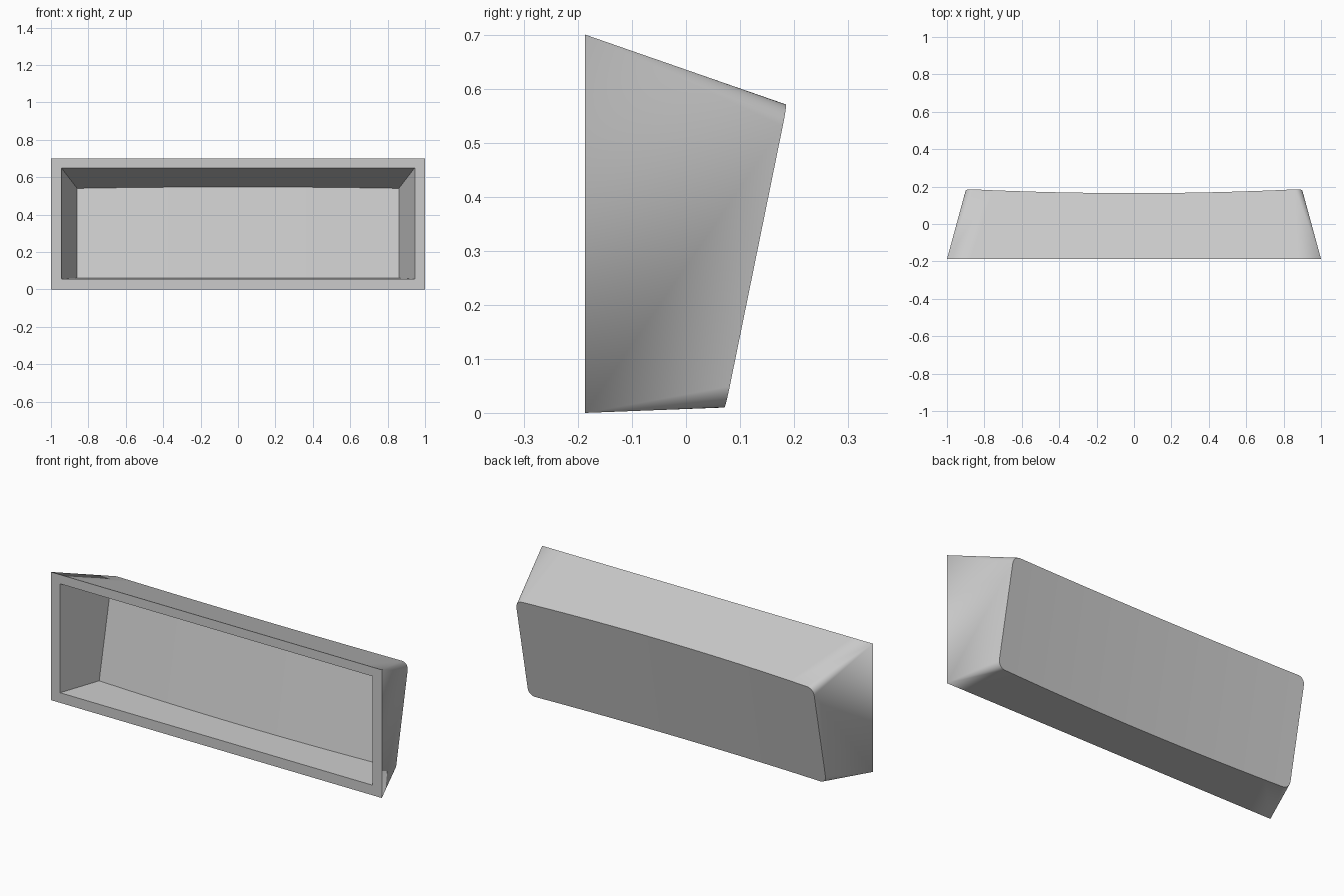
import bpy, bmesh, math
from mathutils import Vector

old = bpy.data.objects.get("Cube")
if old:
    bpy.data.objects.remove(old)

FRONT_Y = -0.187
DISH = 0.022
SPANS = 16
CORNER_STEPS = 8

grey = bpy.data.materials.new("light_grey")
grey.use_nodes = True
colour = (0.6, 0.6, 0.6, 1)
grey.diffuse_color = colour
grey.node_tree.nodes["Principled BSDF"].inputs["Base Color"].default_value = colour


def tapered_shell(bm, front_half, front_z, back_half, low, high, radius):
    """Tapered walls closed by a tilted, dished back; returns the front edge rows."""
    low, high = Vector((0, *low)), Vector((0, *high))
    height = (high - low).length
    flat = back_half - radius
    # columns across the back: (x, inset from the edge, matching front x)
    cols = []
    for i in range(SPANS + 1):
        s = -1 + 2 * i / SPANS
        cols.append((flat * s, 0, front_half * s))
    if radius:
        arc = [math.pi / 2 * k / CORNER_STEPS for k in range(1, CORNER_STEPS + 1)]
        ends = [(flat + radius * math.sin(a), radius * (1 - math.cos(a)), front_half)
                for a in arc]
        cols = [(-x, d, -f) for x, d, f in reversed(ends)] + cols + ends

    rows = []
    for top in (False, True):
        fronts, backs = [], []
        for x, inset, fx in cols:
            base = Vector((fx, FRONT_Y, front_z[top]))
            v = inset / height
            tip = low.lerp(high, 1 - v if top else v)
            tip.x = x
            depth = DISH * (1 - (x / back_half) ** 2)
            tip = tip.lerp(base, depth / (tip.y - FRONT_Y))
            if fronts and (fronts[-1].co - base).length < 1e-5:
                fronts.append(fronts[-1])
            else:
                fronts.append(bm.verts.new(base))
            backs.append(bm.verts.new(tip))
        # top or bottom wall, including the rounded corners
        for i in range(len(cols) - 1):
            ring = [fronts[i], fronts[i + 1], backs[i + 1], backs[i]]
            bm.faces.new(list(dict.fromkeys(ring)))
        rows.append((fronts, backs))

    (f0, b0), (f1, b1) = rows
    for i in range(len(cols) - 1):          # dished back
        bm.faces.new((b0[i], b0[i + 1], b1[i + 1], b1[i]))
    for e in (0, -1):                       # side walls
        bm.faces.new((f0[e], b0[e], b1[e], f1[e]))
    return [list(dict.fromkeys(f)) for f in (f0, f1)]


bm = bmesh.new()
outer = tapered_shell(bm, 1.0, (0, 0.7), 0.9, (0.073, 0.01), (0.187, 0.57), 0.04)
inner = tapered_shell(bm, 0.945, (0.055, 0.65), 0.86, (0.03, 0.06), (0.13, 0.54), 0)

# flat rim joining the outer and inner shells
for o, n in zip(outer, inner):
    for i in range(SPANS):
        bm.faces.new((o[i], o[i + 1], n[i + 1], n[i]))
for e in (0, -1):
    bm.faces.new((outer[0][e], outer[1][e], inner[1][e], inner[0][e]))

bmesh.ops.recalc_face_normals(bm, faces=bm.faces)
mesh = bpy.data.meshes.new("hollow_key_cover")
bm.to_mesh(mesh)
bm.free()
mesh.materials.append(grey)
cover = bpy.data.objects.new("hollow_key_cover", mesh)
bpy.context.collection.objects.link(cover)

bpy.ops.object.select_all(action="DESELECT")
cover.select_set(True)
bpy.context.view_layer.objects.active = cover
bpy.ops.object.shade_smooth_by_angle(angle=math.radians(30))
